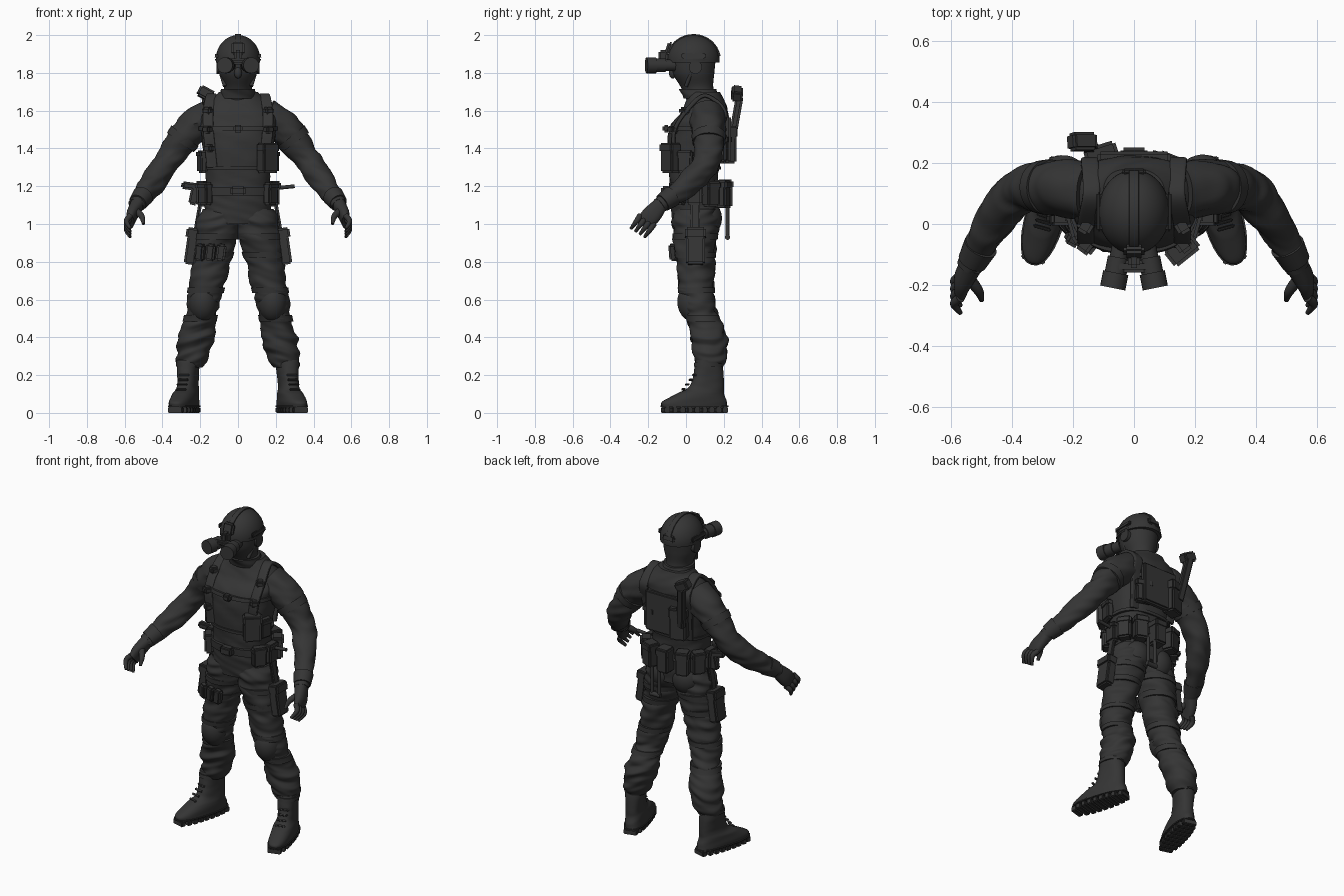
import bpy, bmesh, math
from mathutils import Vector, noise

if "Cube" in bpy.data.objects:
    bpy.data.objects.remove(bpy.data.objects["Cube"])

fabric = bpy.data.materials.new("dark_grey_fabric")
fabric.use_nodes = True
fabric.diffuse_color = (.035, .035, .035, 1)
shader = fabric.node_tree.nodes["Principled BSDF"]
shader.inputs["Base Color"].default_value = fabric.diffuse_color
shader.inputs["Roughness"].default_value = .8


def finish(name, bm, loc=(0, 0, 0), rot=(0, 0, 0)):
    """Turn the mesh into a named, smoothly shaded object."""
    bmesh.ops.recalc_face_normals(bm, faces=bm.faces)
    mesh = bpy.data.meshes.new(name)
    bm.to_mesh(mesh)
    bm.free()
    mesh.materials.append(fabric)
    obj = bpy.data.objects.new(name, mesh)
    bpy.context.collection.objects.link(obj)
    obj.location = loc
    obj.rotation_euler = [math.radians(angle) for angle in rot]
    bpy.ops.object.select_all(action="DESELECT")
    obj.select_set(True)
    bpy.context.view_layer.objects.active = obj
    bpy.ops.object.shade_smooth_by_angle(angle=math.radians(40))


def box(name, loc, size, rot=(0, 0, 0), bevel=.01):
    bm = bmesh.new()
    bmesh.ops.create_cube(bm, size=1)
    bmesh.ops.scale(bm, vec=size, verts=bm.verts)
    bmesh.ops.bevel(bm, geom=bm.edges[:], offset=min(bevel, min(size) * .4),
                    segments=2, affect="EDGES")
    finish(name, bm, loc, rot)


def ball(name, loc, radii, cut=None, rot=(0, 0, 0)):
    """Ellipsoid, optionally cut off flat below a height."""
    bm = bmesh.new()
    bmesh.ops.create_uvsphere(bm, u_segments=40, v_segments=24, radius=1)
    bmesh.ops.scale(bm, vec=radii, verts=bm.verts)
    if cut is not None:
        bmesh.ops.bisect_plane(bm, geom=bm.verts[:] + bm.edges[:] + bm.faces[:],
                               plane_co=(0, 0, cut), plane_no=(0, 0, 1), clear_inner=True)
        bmesh.ops.holes_fill(bm, edges=bm.edges)
    finish(name, bm, loc, rot)


def rim(turn, width, depth, power):
    """Point on a rounded outline; turn starts at the front and goes to the left."""
    s, c = math.sin(turn), math.cos(turn)
    return (width * math.copysign(abs(s) ** (2 / power), s),
            -depth * math.copysign(abs(c) ** (2 / power), c))


def smooth(rings, steps=20):
    """Catmull-Rom path through rings of x, y, z, half width and half depth."""
    rings = [Vector(ring) for ring in rings]
    rings = [rings[0] * 2 - rings[1]] + rings + [rings[-1] * 2 - rings[-2]]
    path = []
    for before, start, end, after in zip(rings, rings[1:], rings[2:], rings[3:]):
        for step in range(steps):
            u = step / steps
            bend = before * 2 - start * 5 + end * 4 - after
            twist = (start - end) * 3 + after - before
            path.append(start + ((end - before) * u + bend * u ** 2 + twist * u ** 3) / 2)
    return path + [rings[-2]]


def loft(name, path, side=1, power=2, sides=32, wrinkle=0, level=True, **place):
    """Skin over a path of rings, kept level or set across the path."""
    bm = bmesh.new()
    loops = []
    for i, ring in enumerate(path):
        u, v = Vector((1, 0, 0)), Vector((0, 1, 0))
        if not level:
            ahead, behind = path[min(i + 1, len(path) - 1)], path[max(i - 1, 0)]
            along = (Vector(ahead[:3]) - Vector(behind[:3])).normalized()
            aside = u if abs(along.x) < .95 else Vector((0, 0, 1))
            v = along.cross(aside).normalized()
            u = v.cross(along).normalized()
        loop = []
        for k in range(sides):
            across, deep = rim(math.tau * k / sides, ring[3], ring[4], power)
            offset = u * across + v * deep
            point = Vector(ring[:3]) + offset
            folds = Vector((point.x * side, point.y, point.z * 3 + point.x)) * 9
            point += offset.normalized() * wrinkle * noise.noise(folds)
            point.x *= side
            loop.append(bm.verts.new(point))
        loops.append(loop)
    for low, high in zip(loops, loops[1:]):
        for k in range(sides):
            bm.faces.new((low[k - 1], low[k], high[k], high[k - 1]))
    bm.faces.new(loops[0])
    bm.faces.new(loops[-1])
    finish(name, bm, **place)


def limb(points, radii):
    return smooth([(*point, radius, radius) for point, radius in zip(points, radii)])


def band(name, path, low, high, grow, **options):
    """Strap that follows the part of a path between two heights."""
    swell = Vector((0, 0, 0, grow, grow))
    loft(name, [ring + swell for ring in path if low <= ring[2] <= high], **options)


def tube(name, start, end, radius):
    loft(name, [Vector((*point, radius, radius)) for point in (start, end)],
         sides=20, level=False)


# Torso with level rings: height, y, half width, half depth
BOXY = 2.4
torso = smooth([(0, y, z, width, depth) for z, y, width, depth in (
    (1, .05, .15, .12), (1.1, .05, .18, .13), (1.25, .04, .17, .13), (1.5, .06, .2, .15),
    (1.6, .1, .2, .12), (1.7, .1, .1, .08))], steps=30)
loft("torso", torso[::3], power=BOXY, sides=64, wrinkle=.008)


def on_torso(degrees, height, out=0):
    ring = min(torso, key=lambda ring: abs(ring[2] - height))
    x, y = rim(math.radians(degrees), ring[3] + out, ring[4] + out, BOXY)
    return Vector((x, y + ring[1], height))


def pouch(name, degrees, height, size, flap=True):
    """Box on the torso, turned outward, with an overhanging flap."""
    edge = on_torso(degrees + 3, height) - on_torso(degrees - 3, height)
    turn = (0, 0, math.degrees(math.atan2(edge.y, edge.x)))
    out = Vector((edge.y, -edge.x, 0)).normalized()
    width, depth, tall = size
    middle = on_torso(degrees, height) + out * depth * .4
    box(name, middle, size, turn)
    if flap:
        lift = Vector((0, 0, tall / 3))
        box(name + "_flap", middle + out * .006 + lift, (width * 1.1, depth, tall / 3), turn)


for name, low, high, grow in (("belt", 1.15, 1.2, .014), ("chest_strap", 1.49, 1.52, .01),
                              ("vest_waist_strap", 1.28, 1.31, .01)):
    band(name, torso, low, high, grow, power=BOXY, sides=64)
pouch("belt_buckle", 0, 1.175, (.08, .05, .05), flap=False)
pouch("chest_buckle", 0, 1.505, (.05, .04, .04), flap=False)

# Shoulder harness, front to back over the crown of each shoulder
heights = [1.3, 1.4, 1.5, 1.6]
for s in (-1, 1):
    front = [on_torso(s * 45, z, .01) for z in heights]
    back = [on_torso(s * 140, z, .01) for z in reversed(heights)]
    crown = Vector((s * .14, .1, 1.68))
    loft("harness_strap", smooth([(*point, .028, .011) for point in front + [crown] + back]),
         power=5, level=False)
    for z in heights[1:]:
        pouch("harness_clip", s * 45, z, (.05, .05, .04), flap=False)

# Vest and belt pouches
pouch("chest_pouch", 46, 1.35, (.1, .07, .16))
for s in (-1, 1):
    pouch("side_pouch", s * 75, 1.33, (.08, .04, .12))
pouch("back_panel", 180, 1.45, (.24, .04, .25), flap=False)
pouch("back_pouch", 205, 1.42, (.1, .08, .2))
pouch("back_pouch", 155, 1.4, (.1, .05, .14))
for degrees in range(60, 330, 30):
    behind = max(0, -math.cos(math.radians(degrees)))
    pouch("belt_pouch", degrees, 1.16, (.08, .05 + behind * .03, .12 + behind * .03))

# Slung tool, sidearm, knife and hanging cords
box("back_tool_shaft", (-.15, .26, 1.54), (.05, .04, .28), (-10, -8, 0))
box("back_tool_head", (-.17, .27, 1.69), (.09, .06, .06), (-8, 28, 0))
box("sidearm_slide", (-.25, .05, 1.2), (.1, .04, .04), (0, 8, 10))
box("sidearm_grip", (-.23, .05, 1.15), (.05, .04, .1), (0, 12, 0))
tube("knife_handle", (.2, .05, 1.19), (.3, .05, 1.2), .01)
for x in (.03, .08):
    tube("hanging_cord", (x, .22, 1.1), (x, .22, .92), .01)
tube("cord_hook", (.02, .22, .93), (.09, .22, .93), .014)

# Head, collar and helmet
head = smooth([(0, y, z, width, depth) for z, y, width, depth in (
    (1.64, .09, .09, .08), (1.72, .06, .075, .085), (1.8, .04, .1, .11), (1.9, .04, .11, .12))])
loft("head", head)
band("collar", head, 1.66, 1.72, .014, wrinkle=.008)
ball("nose", (0, -.07, 1.8), (.02, .02, .03))
dome, dome_size = Vector((0, .04, 1.87)), Vector((.118, .138, .13))
ball("helmet", dome, dome_size, cut=-.015)
band("helmet_rim", head, 1.86, 1.875, .013)
arch = [math.radians(angle) for angle in range(-75, 80, 15)]
loft("helmet_top_strip", [
    Vector((0, dome.y + dome_size.y * math.sin(angle), dome.z + dome_size.z * math.cos(angle), .016, .006))
    for angle in arch], power=5, level=False)

# Goggle mount, goggles, rails and ear cups
box("goggle_mount_plate", (0, -.09, 1.93), (.07, .03, .07), (-18, 0, 0))
box("goggle_mount_arm", (0, -.12, 1.89), (.04, .05, .06))
box("goggle_bridge", (0, -.14, 1.86), (.12, .04, .03))
box("helmet_rear_box", (0, .17, 1.9), (.08, .02, .04), (15, 0, 0))
for s in (-1, 1):
    box("helmet_rail", (s * .114, .04, 1.89), (.016, .13, .03), (0, s * -8, 0))
    tube("ear_cup", (s * .08, .05, 1.83), (s * .114, .05, 1.83), .035)
    tube("chin_strap", (s * .1, .04, 1.83), (s * .07, 0, 1.73), .01)
    for k in range(3):
        y, spread = -.06 - k * .05, .04 + k * .01
        tube("goggle_section", (s * spread, y, 1.84), (s * (spread + .01), y - .05, 1.84), .03 + k * .006)

# Arms, gloves and fingers
arm = limb([(.14, .11, 1.57), (.25, .12, 1.5), (.37, .11, 1.34), (.45, .02, 1.22), (.54, -.14, 1.1)],
           [.095, .09, .07, .065, .04])
knuckles, step = Vector((.57, -.17, 1)), Vector((0, -.024, .015))
for s in (-1, 1):
    loft("arm", arm, s, wrinkle=.012, level=False)
    band("sleeve_hem", arm, 1.43, 1.47, .006, side=s, level=False)
    band("glove_cuff", arm, 1.11, 1.15, .006, side=s, level=False)
    loft("palm", smooth([(.53, -.13, 1.11, .036, .038), (.56, -.18, 1.05, .03, .05),
                         (.57, -.22, 1.01, .02, .045)]), s, power=BOXY, level=False)
    for k in range(4):
        base = knuckles + step * k
        joints = [base, base + Vector((.02, -.02, -.03)), base + Vector((0, -.05, -.07))]
        loft("finger", limb(joints, [.016, .014, .008]), s, sides=12, level=False)
    loft("thumb", limb([(.54, -.18, 1.07), (.51, -.22, 1.04), (.5, -.25, 1)], [.02, .016, .008]),
         s, sides=12, level=False)


# Legs lean outward evenly: height, y, radius
def leg_x(height):
    return .3 - height / 5


leg = limb([(leg_x(z), y, z) for z, y in (
    (1.08, .05), (1, .05), (.8, .05), (.6, .06), (.5, .09), (.4, .12), (.3, .13), (.24, .13))],
    [.11, .12, .1, .09, .084, .095, .085, .065])
boot = smooth([(0, y, z, width, depth) for z, y, width, depth in (
    (.03, 0, .06, .18), (.06, 0, .062, .175), (.1, .03, .058, .13), (.15, .07, .05, .09), (.28, .08, .06, .07))])
for s in (-1, 1):
    loft("trouser_leg", leg, s, sides=40, wrinkle=.016)
    ball("seat", (s * .08, .1, 1.03), (.09, .09, .1))
    ball("knee_pad", (s * leg_x(.58), .035, .58), (.075, .08, .1), rot=(12, 0, 0))
    for z in (.93, .84, .65, .5):
        band("leg_strap", leg, z - .02, z + .02, .006, side=s)
    box("thigh_holster", (s * .245, .05, .88), (.06, .1, .19), (0, s * -8, 0))
    box("thigh_holster_flap", (s * .24, .05, .95), (.07, .11, .06), (0, s * -8, 0))
    box("holster_hanger", (s * .21, .05, 1.05), (.02, .05, .2), (0, s * -10, 0))

    # Boot turned outward, with sole lugs and laces
    place = dict(loc=Vector((s * .285, .045, 0)), rot=(0, 0, s * 16))
    forward = Vector((math.sin(math.radians(s * 16)), -math.cos(math.radians(16)), 0))
    loft("boot", boot, power=BOXY, wrinkle=.004, **place)
    band("boot_sole", boot, .03, .04, .006, power=BOXY, **place)
    band("boot_ankle_band", boot, .24, .27, .006, **place)
    for k in range(-4, 5):
        lug = place["loc"] + forward * k * .04 + Vector((0, 0, .015))
        box("sole_lug", lug, (.12 - abs(k / 4) ** 3 * .04, .03, .03), place["rot"], bevel=.004)
    for k in range(5):
        lace = place["loc"] + forward * (.08 - k * .02) + Vector((0, 0, .1 + k * .025))
        box("boot_lace", lace, (.06, .014, .01), (40, 0, s * 16), bevel=.004)

# Magazine row on the right thigh
for k in range(3):
    box("thigh_magazine", (-.2 + k * .055, -.05 - k * .01, .85), (.05, .04, .09), (4, 8, k * 13 - 28))
